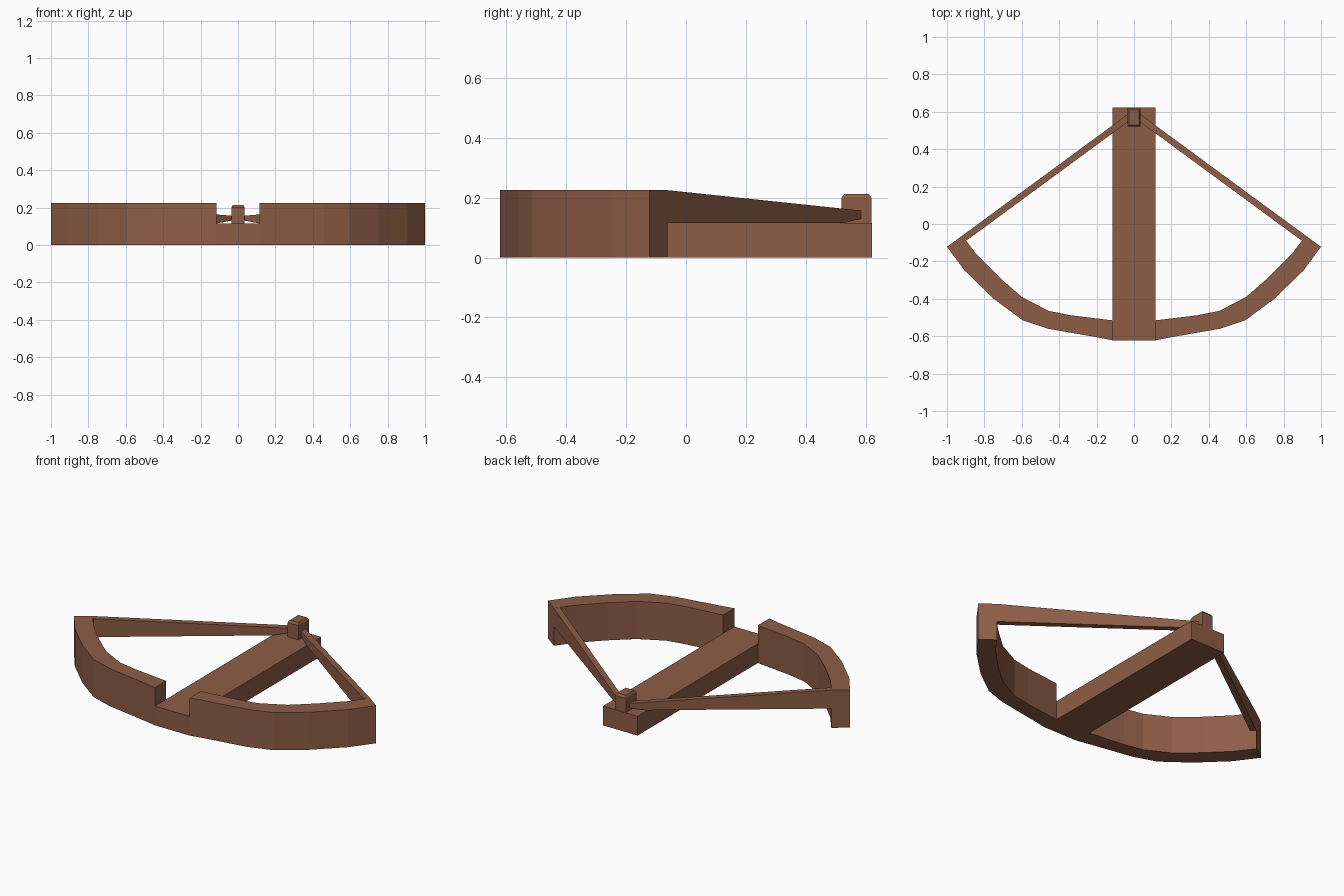
import bpy, bmesh

if "Cube" in bpy.data.objects:
    bpy.data.objects.remove(bpy.data.objects["Cube"])

wood = bpy.data.materials.new("brown_wood")
wood.diffuse_color = (0.27, 0.11, 0.062, 1)
wood.use_nodes = True
wood.node_tree.nodes["Principled BSDF"].inputs["Base Color"].default_value = wood.diffuse_color


def make(name, bm):
    bmesh.ops.recalc_face_normals(bm, faces=bm.faces)
    me = bpy.data.meshes.new(name)
    bm.to_mesh(me)
    bm.free()
    me.materials.append(wood)
    ob = bpy.data.objects.new(name, me)
    bpy.context.collection.objects.link(ob)
    return ob


def loft(name, rings, mirror=False):
    """Skin a row of four-cornered sections and cap both ends."""
    bm = bmesh.new()
    vs = [[bm.verts.new(p) for p in r] for r in rings]
    for a, b in zip(vs, vs[1:]):
        for i in range(4):
            j = (i + 1) % 4
            bm.faces.new((a[i], a[j], b[j], b[i]))
    bm.faces.new(vs[0])
    bm.faces.new(vs[-1])
    ob = make(name, bm)
    if mirror:
        m = ob.modifiers.new("mirror", "MIRROR")
        m.use_mirror_merge = False
    return ob


def rect(x, y0, y1, z):
    return [(-x, y0, z), (x, y0, z), (x, y1, z), (-x, y1, z)]


def section(outer, inner, z0, z1):
    return [(*outer, z0), (*inner, z0), (*inner, z1), (*outer, z1)]


# Stock: long flat bar
loft("stock", [rect(0.115, -0.622, 0.622, 0), rect(0.115, -0.622, 0.622, 0.115)])

# Bow limbs: curved bands, mirrored
outer = [(0.115, -0.622), (0.2, -0.605), (0.46, -0.56), (0.595, -0.515),
         (0.75, -0.40), (0.905, -0.25), (1.0, -0.122)]
inner = [(0.115, -0.515), (0.155, -0.51), (0.34, -0.488), (0.455, -0.465),
         (0.6, -0.39), (0.72, -0.285), (0.84, -0.165), (0.918, -0.062)]
inner = [inner[0]] + inner[2:]
loft("bow_limb", [section(o, i, 0, 0.225) for o, i in zip(outer, inner)], True)

# Bowstrings: tapering bars from limb tips to the nut, mirrored
loft("bowstring", [section((0.918, -0.062), (0.895, -0.088), 0.115, 0.225),
                   section((0.115, 0.527), (0.115, 0.485), 0.115, 0.163),
                   section((0.03, 0.59), (0.03, 0.548), 0.131, 0.156)], True)

# Nut: small block with chamfered top
loft("string_nut", [rect(0.036, 0.52, 0.62, 0.112),
                    rect(0.036, 0.52, 0.62, 0.2),
                    rect(0.028, 0.53, 0.61, 0.213)])
